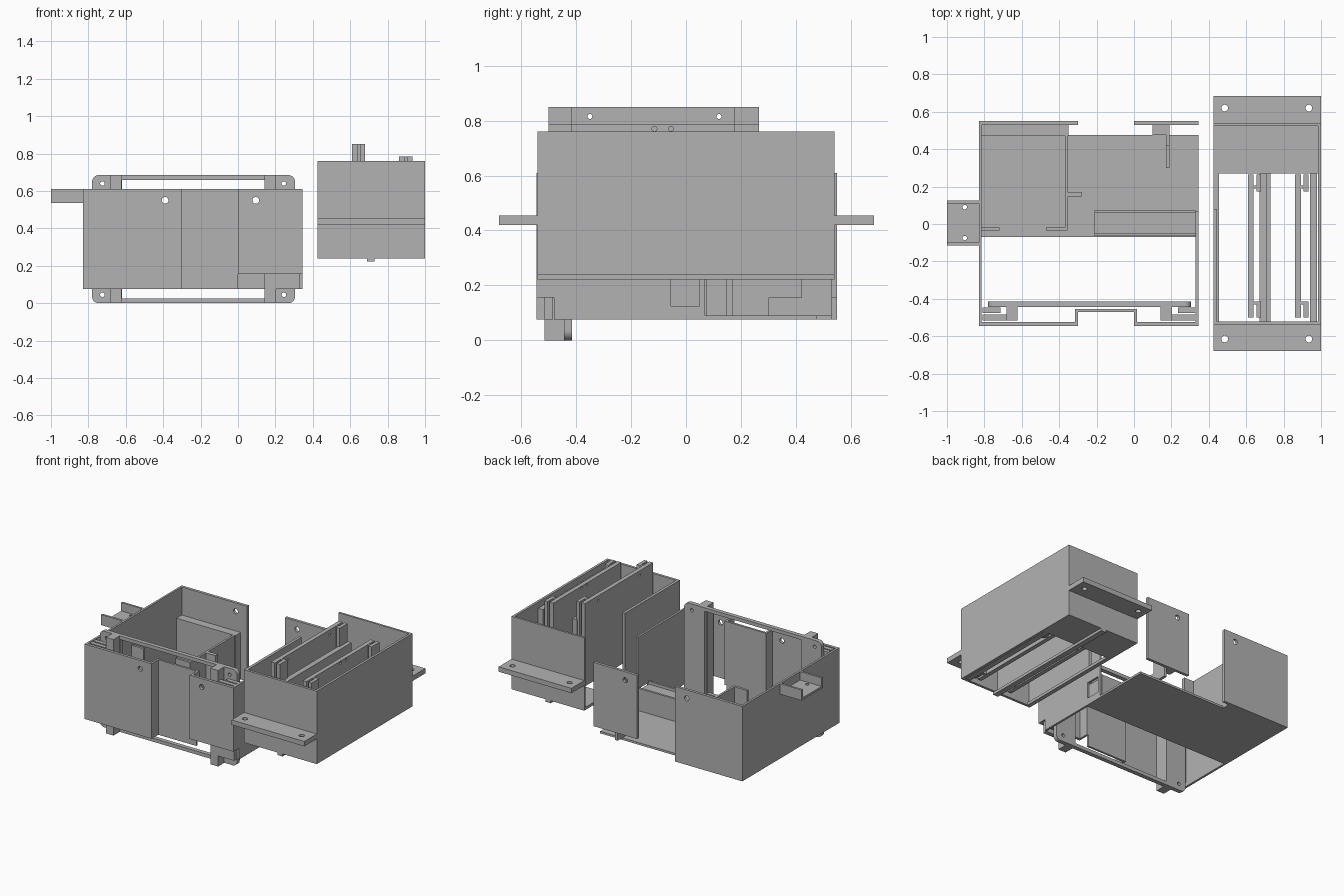
import bpy, bmesh
from mathutils import Matrix, Vector

if "Cube" in bpy.data.objects:
    bpy.data.objects.remove(bpy.data.objects["Cube"], do_unlink=True)

grey = bpy.data.materials.new("plain grey")
grey.use_nodes = True
grey.diffuse_color = (0.45, 0.45, 0.45, 1)
grey.node_tree.nodes["Principled BSDF"].inputs["Base Color"].default_value = (0.45, 0.45, 0.45, 1)


def finish(name, bm):
    mesh = bpy.data.meshes.new(name)
    bm.to_mesh(mesh)
    bm.free()
    mesh.materials.append(grey)
    obj = bpy.data.objects.new(name, mesh)
    bpy.context.scene.collection.objects.link(obj)
    return obj


def box(name, x, y, z):
    """Box from three (low, high) ranges."""
    bm = bmesh.new()
    spans = (x, y, z)
    size = Matrix.Diagonal([b - a for a, b in spans] + [1])
    mid = Matrix.Translation([(a + b) / 2 for a, b in spans])
    bmesh.ops.create_cube(bm, size=1, matrix=mid @ size)
    return finish(name, bm)


def pin(centre, axis, radius):
    """Cylinder used to drill a screw hole."""
    bm = bmesh.new()
    turn = Vector((0, 0, 1)).rotation_difference(Vector(axis)).to_matrix().to_4x4()
    bmesh.ops.create_cone(bm, cap_ends=True, segments=20, radius1=radius, radius2=radius,
                          depth=0.12, matrix=Matrix.Translation(centre) @ turn)
    return finish("cutter", bm)


def cut(obj, *cutters):
    """Subtract cutters, then bake the result and drop them."""
    for c in cutters:
        c.hide_render = True
        mod = obj.modifiers.new("cut", "BOOLEAN")
        mod.operation, mod.solver, mod.object = "DIFFERENCE", "EXACT", c
    bpy.context.view_layer.update()
    graph = bpy.context.evaluated_depsgraph_get()
    baked = bpy.data.meshes.new_from_object(obj.evaluated_get(graph))
    obj.modifiers.clear()
    obj.data = baked
    for c in cutters:
        bpy.data.objects.remove(c, do_unlink=True)
    return obj


X, Y, Z = (1, 0, 0), (0, 1, 0), (0, 0, 1)
LOW, FLOOR, TOP = 0.075, 0.09, 0.61

# Wide tray: floor and walls
box("tray_floor", (-0.83, 0.345), (-0.07, 0.475), (LOW, FLOOR))
box("tray_outer_wall", (-0.83, -0.815), (-0.545, 0.55), (LOW, TOP))
cut(box("tray_front_panel", (-0.83, -0.3), (-0.545, -0.525), (LOW, TOP)),
    pin((-0.39, -0.535, 0.55), Y, 0.018))
box("recess_side", (-0.315, -0.3), (-0.545, -0.455), (LOW, TOP))
box("recess_panel", (-0.3, 0), (-0.47, -0.455), (LOW, TOP))
box("recess_side_inner", (0, 0.015), (-0.545, -0.455), (0.155, TOP))
cut(box("front_door_panel", (0, 0.345), (-0.545, -0.525), (0.155, TOP)),
    pin((0.095, -0.535, 0.55), Y, 0.018))
cut(box("tray_inner_wall", (0.33, 0.345), (-0.545, 0.07), (LOW, TOP)),
    box("cutter", (0.3, 0.4), (-0.6, -0.48), (0, 0.155)),
    box("cutter", (0.3, 0.4), (-0.055, 0.05), (0.125, 0.24)))
cut(box("tray_back_panel", (-0.83, -0.3), (0.53, 0.55), (LOW, TOP)),
    pin((-0.39, 0.54, 0.55), Y, 0.018))
cut(box("back_door_panel", (0, 0.345), (0.53, 0.55), (0.155, TOP)),
    pin((0.095, 0.54, 0.55), Y, 0.018))

# Inner compartment with ledge, partition and lips
box("back_ledge", (-0.815, -0.35), (0.47, 0.53), (LOW, 0.41))
box("partition", (-0.37, -0.355), (-0.035, 0.47), (FLOOR, 0.41))
box("partition_stub", (-0.355, -0.28), (0.145, 0.172), (FLOOR, 0.41))
box("lip_long", (-0.47, -0.37), (-0.035, -0.018), (FLOOR, 0.41))
box("lip_short", (-0.815, -0.72), (-0.035, -0.018), (FLOOR, 0.41))

# Connector bay beside the inner wall
box("bay_block", (-0.21, 0.33), (-0.05, 0.06), (FLOOR, 0.23))
for label, lo, hi in (("front", -0.065, -0.05), ("back", 0.06, 0.075)):
    box("bay_rail_" + label, (-0.21, 0.33), (lo, hi), (FLOOR, 0.25))

# Clip behind the back door panel
box("clip_arm", (0.17, 0.19), (0.3, 0.53), (FLOOR, 0.155))
box("clip_upright", (0.17, 0.19), (0.42, 0.53), (0.155, 0.45))
box("clip_block", (0.1, 0.17), (0.475, 0.53), (0.155, 0.45))

# Shallow channel bracket on the outer wall
cut(box("bracket_floor", (-1, -0.83), (-0.115, 0.125), (0.535, 0.55)),
    *[pin((-0.905, y, 0.54), Z, 0.012) for y in (-0.075, 0.09)])
for label, lo, hi in (("front", -0.115, -0.1), ("back", 0.11, 0.125)):
    box("bracket_side_" + label, (-1, -0.83), (lo, hi), (0.535, TOP))

# Front mounting frame with rounded corners
frame = box("mounting_frame", (-0.78, 0.305), (-0.445, -0.415), (0, 0.685))
bm = bmesh.new()
bm.from_mesh(frame.data)
corners = [e for e in bm.edges if abs(e.verts[0].co.y - e.verts[1].co.y) > 0.01]
bmesh.ops.bevel(bm, geom=corners, offset=0.035, segments=6, profile=0.5, affect="EDGES")
bm.to_mesh(frame.data)
bm.free()
cut(frame, box("cutter", (-0.62, 0.145), (-0.5, -0.4), (0.025, 0.66)),
    *[pin((x, -0.43, z), Y, 0.012) for x in (-0.725, 0.245) for z in (0.045, 0.64)])

# Frame posts and fins, mirrored about the frame centre
MID = -0.24


def mirrored(name, x, y, z):
    box(name + "_left", x, y, z)
    box(name + "_right", (2 * MID - x[1], 2 * MID - x[0]), y, z)


mirrored("frame_post", (0.143, 0.203), (-0.515, -0.445), (0, 0.685))
mirrored("post_fin", (0.203, 0.33), (-0.515, -0.485), (LOW, TOP))
mirrored("wall_guide", (0.235, 0.33), (-0.475, -0.447), (0.1, TOP))

# Tall box: open top, part-open floor and a gap in the inner wall
cut(box("tall_box", (0.425, 1), (-0.54, 0.54), (0.24, 0.76)),
    box("cutter", (0.445, 0.983), (-0.522, 0.525), (0.26, 0.9)),
    box("cutter", (0.455, 0.983), (-0.522, 0.27), (0.1, 0.3)),
    box("cutter", (0.4, 0.46), (0.08, 0.525), (0.26, 0.9)))
box("bottom_rail", (0.69, 0.73), (-0.54, 0.54), (0.222, 0.242))

# Side flanges with screw holes
for label, lo, hi in (("front", -0.68, -0.54), ("back", 0.54, 0.685)):
    y = -0.615 if lo < 0 else 0.62
    cut(box("flange_" + label, (0.425, 1), (lo, hi), (0.42, 0.455)),
        *[pin((x, y, 0.44), Z, 0.018) for x in (0.485, 0.935)])

# Upright boards with end clips, each beside a divider
for label, x, top, holes in (("inner", 0.61, 0.85, ((-0.35, 0.815), (0.12, 0.815))),
                             ("outer", 0.862, 0.785, ((-0.115, 0.77), (-0.055, 0.77)))):
    cut(box("board_" + label, (x, x + 0.03), (-0.5, 0.265), (0.26, top)),
        *[pin((x + 0.015, y, z), X, 0.009) for y, z in holes])
    for end, a, b, c, d in (("front", -0.5, -0.415, -0.43, -0.415), ("back", 0.175, 0.265, 0.19, 0.205)):
        box(f"clip_{label}_{end}", (x + 0.045, x + 0.07), (a, b), (0.26, top))
        box(f"clip_web_{label}_{end}", (x + 0.03, x + 0.045), (c, d), (0.26, top))
for label, x in (("inner", 0.67), ("outer", 0.94)):
    box("divider_" + label, (x, x + 0.038), (-0.522, 0.27), (0.242, 0.72))
